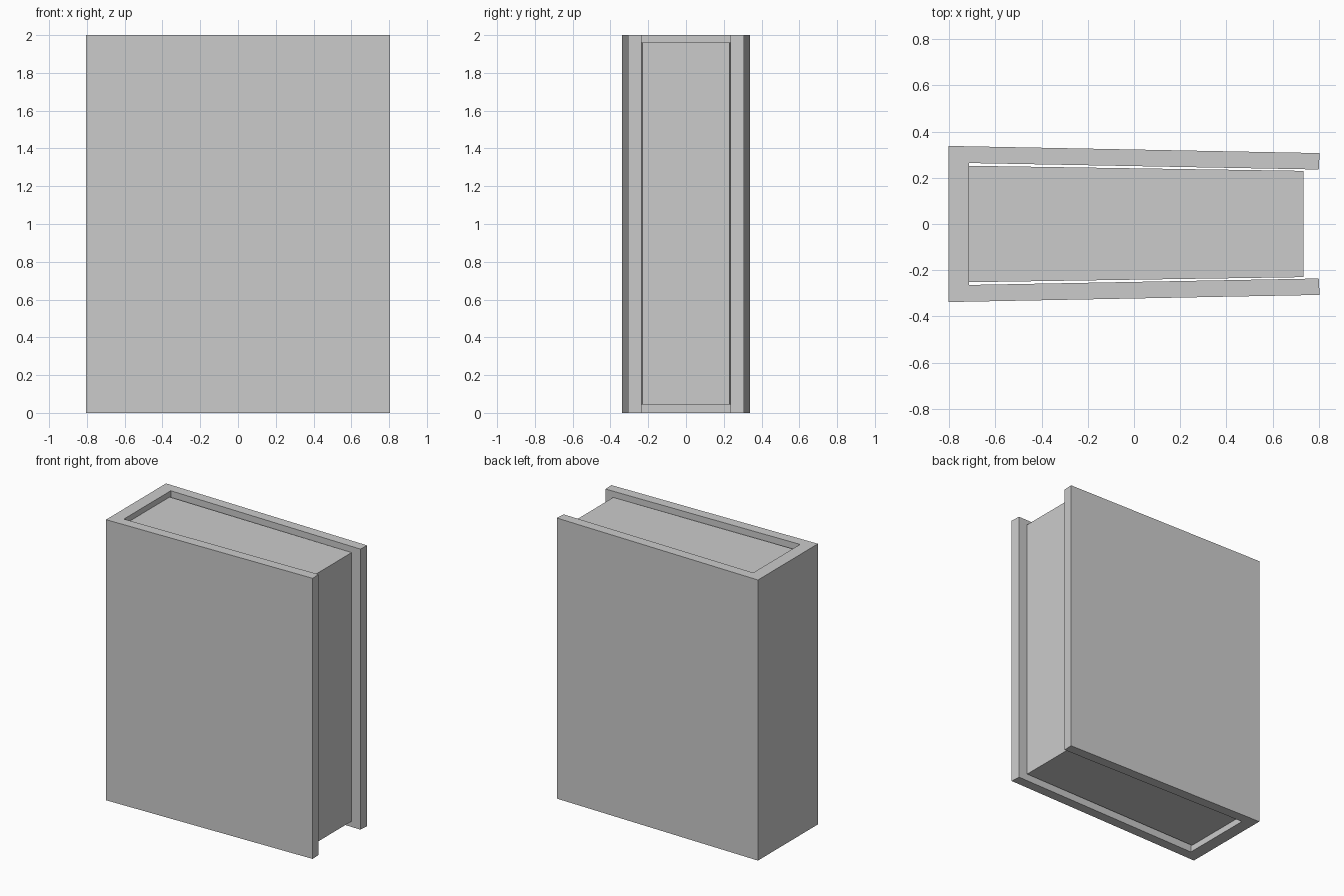
import bpy
import bmesh

cube = bpy.data.objects.get("Cube")
if cube:
    bpy.data.objects.remove(cube, do_unlink=True)

grey = bpy.data.materials.new("light_grey")
grey.use_nodes = True
grey.diffuse_color = (0.6, 0.6, 0.6, 1)
grey.node_tree.nodes["Principled BSDF"].inputs["Base Color"].default_value = (0.6, 0.6, 0.6, 1)


def extrude_outline(name, half, bottom, top):
    """Mirror a half outline across y = 0 and extrude it upright."""
    outline = half + [(x, -y) for x, y in reversed(half)]
    bm = bmesh.new()
    base = bm.faces.new([bm.verts.new((x, y, bottom)) for x, y in outline])
    result = bmesh.ops.extrude_face_region(bm, geom=[base])
    verts = [v for v in result["geom"] if isinstance(v, bmesh.types.BMVert)]
    bmesh.ops.translate(bm, verts=verts, vec=(0, 0, top - bottom))
    bmesh.ops.recalc_face_normals(bm, faces=bm.faces)
    mesh = bpy.data.meshes.new(name)
    bm.to_mesh(mesh)
    bm.free()
    mesh.materials.append(grey)
    obj = bpy.data.objects.new(name, mesh)
    bpy.context.collection.objects.link(obj)
    return obj


# Cover: spine and two boards tapering towards the open edge
extrude_outline("cover", [(-0.715, 0.264), (0.80, 0.236), (0.804, 0.307), (-0.804, 0.338)], 0, 2)

# Page block, set in from the boards and resting against the spine
extrude_outline("page_block", [(0.735, 0.23), (-0.715, 0.252)], 0.045, 1.96)
